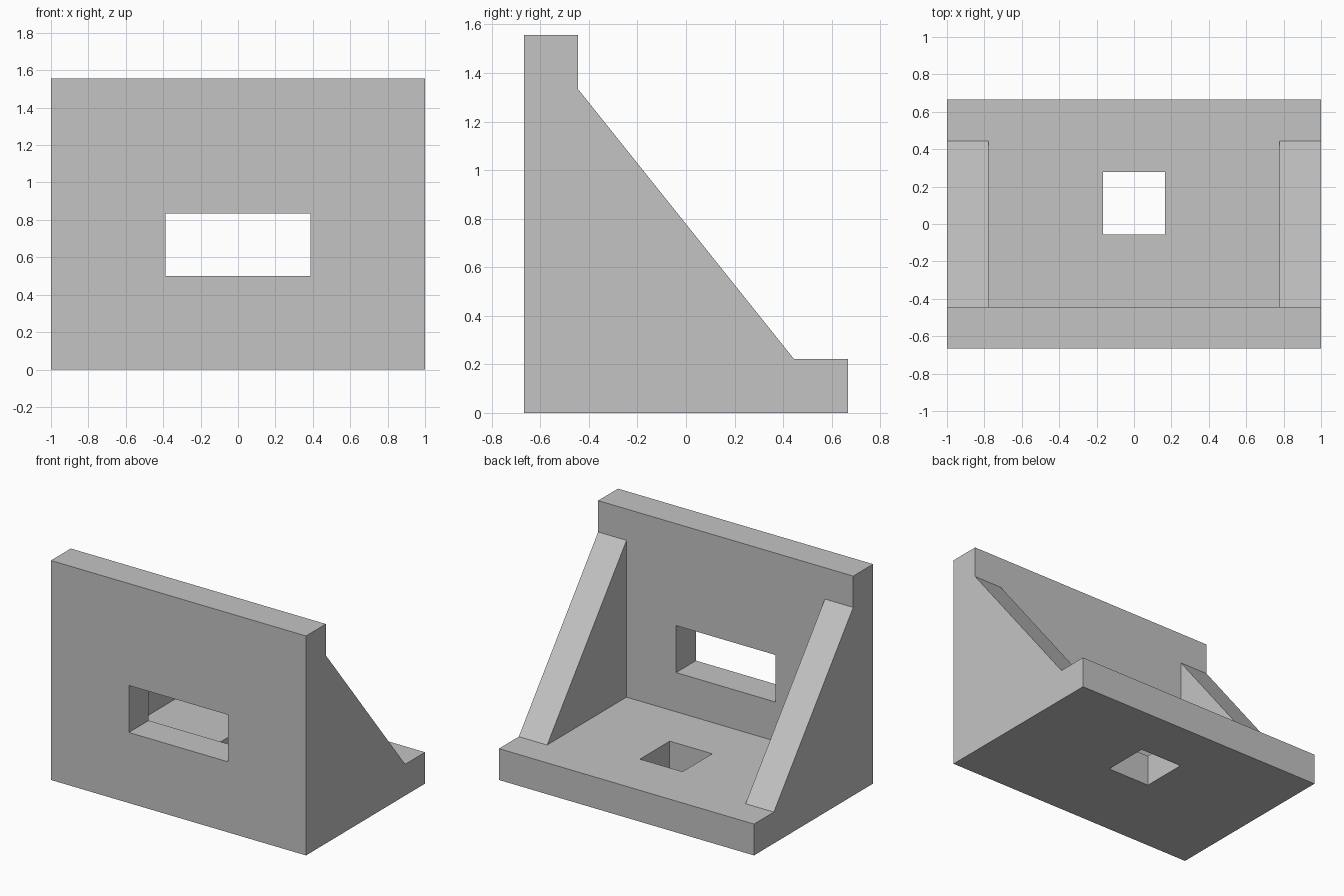
import bpy
import bmesh

U = 1 / 9            # one design unit
HALF_X, HALF_Y, HEIGHT, WALL = 9 * U, 6 * U, 14 * U, 2 * U

cube = bpy.data.objects.get("Cube")
if cube:
    bpy.data.objects.remove(cube, do_unlink=True)

grey = bpy.data.materials.new("plain grey")
grey.use_nodes = True
colour = (0.55, 0.55, 0.55, 1)
grey.diffuse_color = colour
grey.node_tree.nodes["Principled BSDF"].inputs["Base Color"].default_value = colour


def extrude_profile(name, profile, half_width):
    """Extrude a (y, z) outline along x, centred on x = 0."""
    bm = bmesh.new()
    face = bm.faces.new([bm.verts.new((-half_width, y, z)) for y, z in profile])
    side = bmesh.ops.extrude_face_region(bm, geom=[face])["geom"]
    moved = [v for v in side if isinstance(v, bmesh.types.BMVert)]
    for v in moved:
        v.co.x = half_width
    bmesh.ops.recalc_face_normals(bm, faces=bm.faces)
    mesh = bpy.data.meshes.new(name)
    bm.to_mesh(mesh)
    bm.free()
    mesh.materials.append(grey)
    obj = bpy.data.objects.new(name, mesh)
    bpy.context.collection.objects.link(obj)
    return obj


def cut_box(target, name, half_width, y0, y1, z0, z1):
    """Subtract a box that is symmetric in x, then discard the cutter."""
    cutter = extrude_profile(name, [(y0, z0), (y1, z0), (y1, z1), (y0, z1)], half_width)
    cutter.hide_render = True
    mod = target.modifiers.new(name, "BOOLEAN")
    mod.operation = "DIFFERENCE"
    mod.solver = "EXACT"
    mod.object = cutter
    bpy.context.view_layer.objects.active = target
    bpy.ops.object.modifier_apply(modifier=mod.name)
    bpy.data.objects.remove(cutter, do_unlink=True)


# Solid bracket: upright plate, base plate and sloping gusset outline
inner_y, lip_y = -HALF_Y + WALL, HALF_Y - WALL
bracket = extrude_profile("angle_bracket", [
    (-HALF_Y, 0), (HALF_Y, 0), (HALF_Y, WALL), (lip_y, WALL),
    (inner_y, HEIGHT - WALL), (inner_y, HEIGHT), (-HALF_Y, HEIGHT)], HALF_X)

# Hollow between the two side gussets
cut_box(bracket, "hollow_cutter", HALF_X - WALL, inner_y, 1, WALL, 2)

# Wide slot through the upright plate
cut_box(bracket, "slot_cutter", 3.5 * U, -1, inner_y + U, 4.5 * U, 7.5 * U)

# Square hole through the base plate
cut_box(bracket, "hole_cutter", 1.5 * U, -0.5 * U, 2.5 * U, -1, WALL + U)
